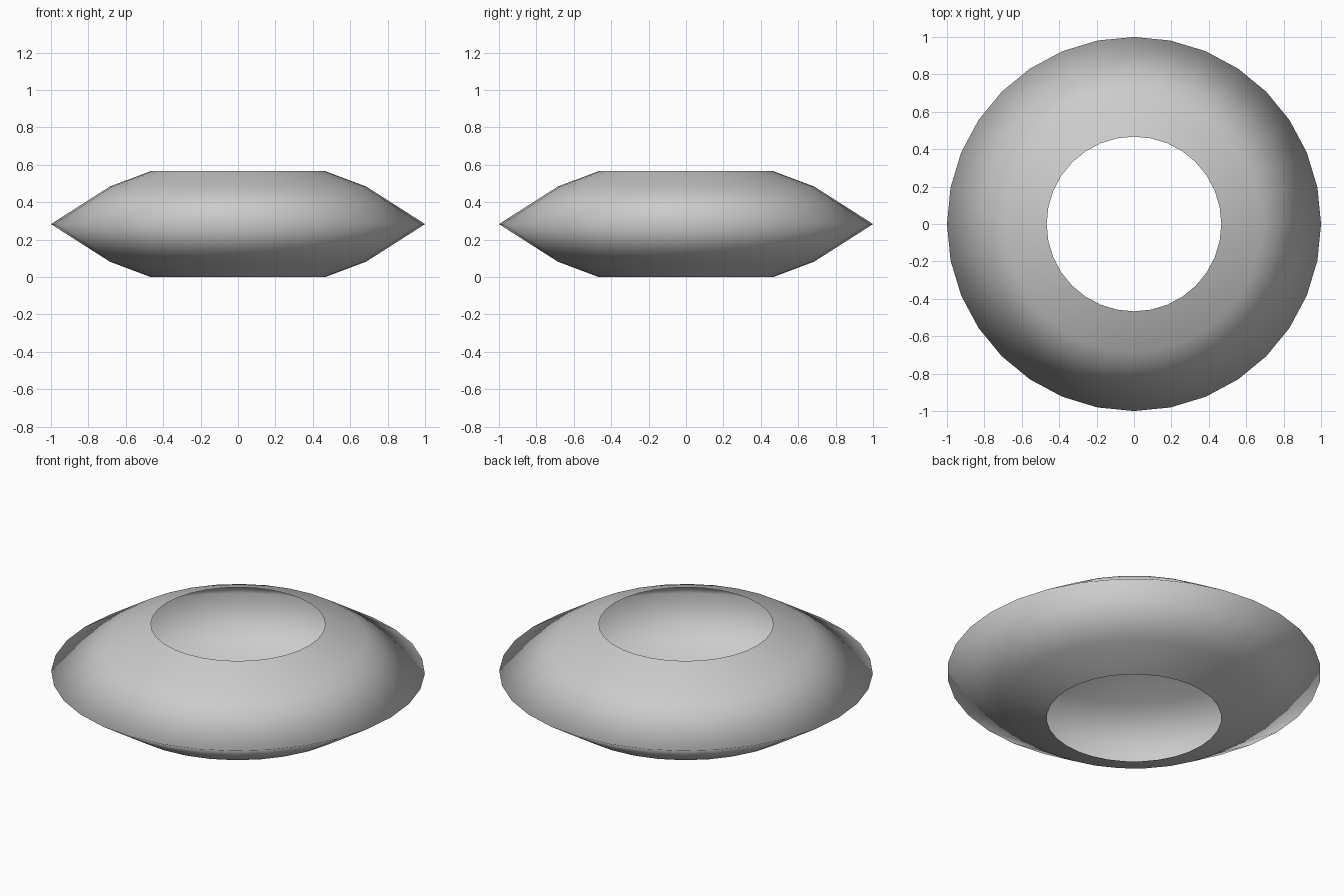
import bpy, bmesh, math

if "Cube" in bpy.data.objects:
    bpy.data.objects.remove(bpy.data.objects["Cube"])

SIDES = 32
# Half-open ring profile (radius, height), from lower hole edge to upper hole edge
PROFILE = [(0.467, 0.0), (0.685, 0.082), (1.0, 0.283), (0.685, 0.484), (0.467, 0.566)]


def lathe(name, profile, sides):
    bm = bmesh.new()
    rings = []
    for r, z in profile:
        rings.append([bm.verts.new((r * math.cos(2 * math.pi * i / sides),
                                    r * math.sin(2 * math.pi * i / sides), z))
                      for i in range(sides)])
    for low, high in zip(rings, rings[1:]):
        for i in range(sides):
            j = (i + 1) % sides
            face = bm.faces.new((low[i], low[j], high[j], high[i]))
            face.smooth = True
    mesh = bpy.data.meshes.new(name)
    bm.to_mesh(mesh)
    bm.free()
    obj = bpy.data.objects.new(name, mesh)
    bpy.context.collection.objects.link(obj)
    return obj


# Thin open shell with a pointed outer rim and a round hole top and bottom
lathe("ring_shell", PROFILE, SIDES)
